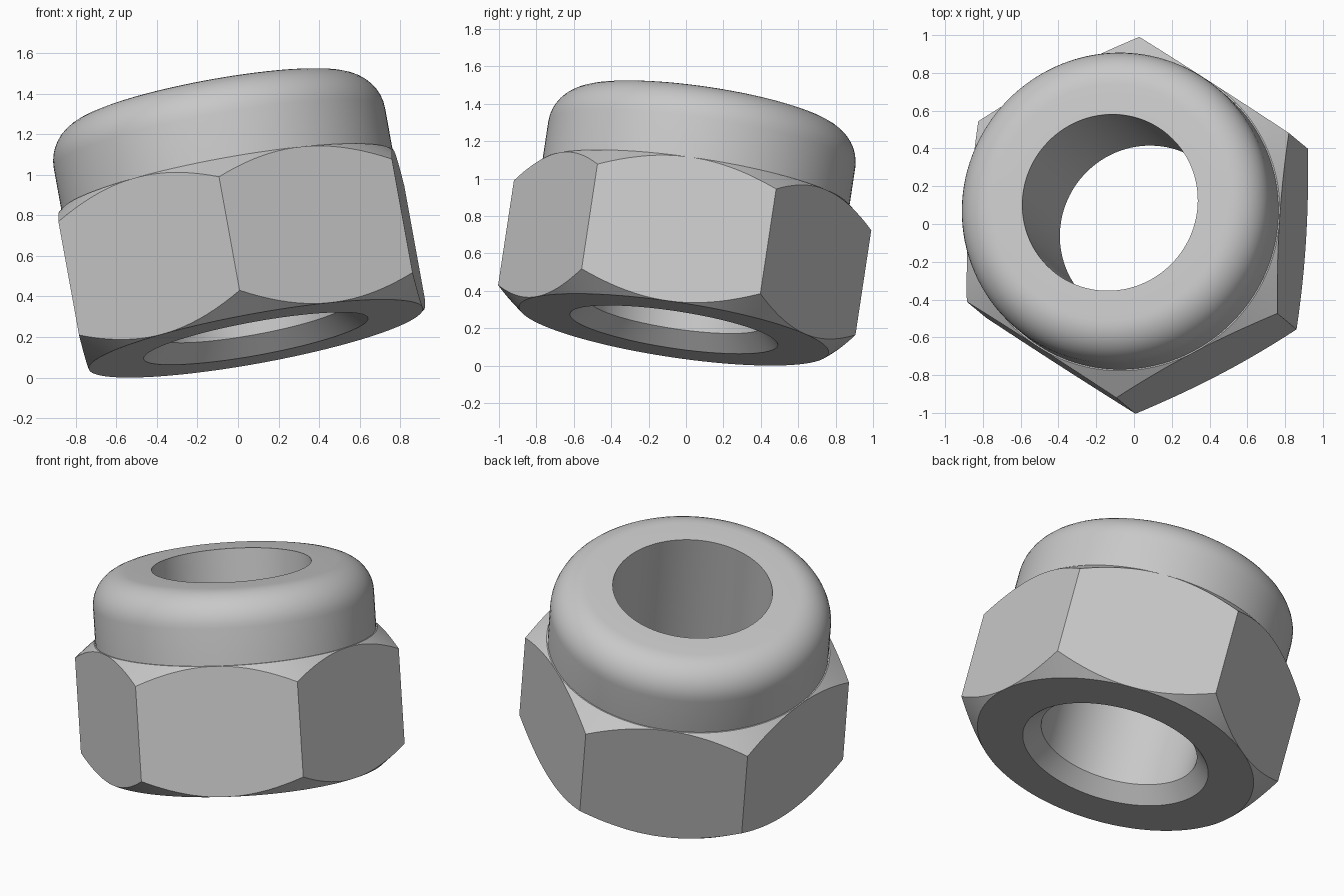
import bpy, bmesh
from math import cos, sin, pi
from mathutils import Matrix, Vector

cube = bpy.data.objects.get("Cube")
if cube:
    bpy.data.objects.remove(cube, do_unlink=True)

SEGMENTS = 120          # divisible by 12, so corners and flat centres get points
INRADIUS = 0.837        # centre to flat
BODY_HEIGHT = 0.79
CHAMFER_SLOPE = 0.83
COLLAR_RADIUS = 0.83
TOP = 1.215
FILLET = 0.2
BORE = 0.472
COUNTERSINK = 0.09

# Steel material
steel = bpy.data.materials.new("steel grey")
steel.use_nodes = True
steel.diffuse_color = (0.58, 0.58, 0.58, 1)
steel.node_tree.nodes["Principled BSDF"].inputs["Base Color"].default_value = steel.diffuse_color


def section(angle):
    """Closed half-section (radius, height) of the nut at this angle."""
    offset = (angle % (pi / 3)) - pi / 6
    radius = INRADIUS / cos(offset)
    cut = (radius - INRADIUS) * CHAMFER_SLOPE
    points = [
        (BORE, COUNTERSINK), (BORE + COUNTERSINK, 0), (INRADIUS, 0),
        (radius, cut), (radius, BODY_HEIGHT - cut),
        (INRADIUS, BODY_HEIGHT), (COLLAR_RADIUS, BODY_HEIGHT),
    ]
    for i in range(11):   # rounded collar rim
        a = i / 10 * pi / 2
        points.append((COLLAR_RADIUS - FILLET + FILLET * cos(a),
                       TOP - FILLET + FILLET * sin(a)))
    points.append((BORE, TOP))
    return points


# Sweep the section round the axis
bm = bmesh.new()
rings = []
for s in range(SEGMENTS):
    angle = 2 * pi * s / SEGMENTS
    rings.append([bm.verts.new((r * cos(angle), r * sin(angle), z))
                  for r, z in section(angle)])
for s in range(SEGMENTS):
    here, after = rings[s], rings[(s + 1) % SEGMENTS]
    for k in range(len(here)):
        n = (k + 1) % len(here)
        bm.faces.new((here[k], after[k], after[n], here[n]))
bmesh.ops.remove_doubles(bm, verts=bm.verts, dist=0.0001)
bmesh.ops.recalc_face_normals(bm, faces=bm.faces)

# Tilt the nut so it rests on the rim of its lower face
axis = Vector((-0.177, 0.147, 0.974)).normalized()
corner = Vector((-0.063, -0.989, 0.137))
corner = (corner - axis * corner.dot(axis)).normalized()
side = axis.cross(corner)
tilt = Matrix((corner, side, axis)).transposed().to_4x4()
bm.transform(Matrix.Translation((0.088, -0.065, 0)) @ tilt)
lowest = min(v.co.z for v in bm.verts)
bm.transform(Matrix.Translation((0, 0, -lowest)))

mesh = bpy.data.meshes.new("lock_nut")
bm.to_mesh(mesh)
bm.free()
mesh.materials.append(steel)
nut = bpy.data.objects.new("lock_nut", mesh)
bpy.context.collection.objects.link(nut)

# Smooth round surfaces, crisp hex edges
bpy.ops.object.select_all(action="DESELECT")
nut.select_set(True)
bpy.context.view_layer.objects.active = nut
bpy.ops.object.shade_smooth_by_angle(angle=pi / 7)
